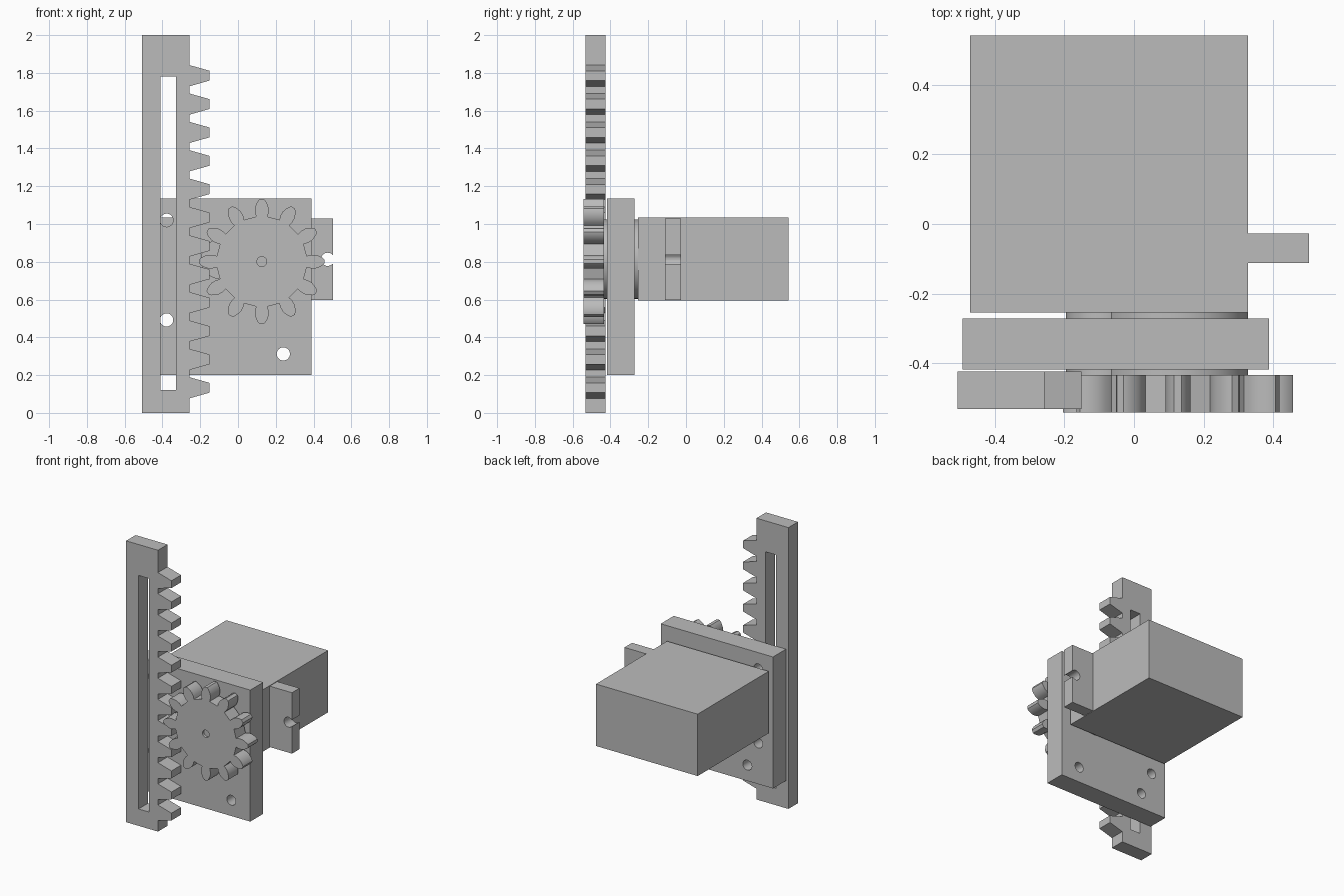
import bpy, bmesh
from math import sin, cos, pi, radians

cube = bpy.data.objects.get("Cube")
if cube:
    bpy.data.objects.remove(cube, do_unlink=True)

grey = bpy.data.materials.new("plain grey")
grey.use_nodes = True
COLOUR = (0.5, 0.5, 0.5, 1)
grey.diffuse_color = COLOUR
grey.node_tree.nodes["Principled BSDF"].inputs["Base Color"].default_value = COLOUR


def prism(name, outline, y0, y1):
    """Extrude an x-z outline from y0 to y1."""
    bm = bmesh.new()
    face = bm.faces.new([bm.verts.new((x, y0, z)) for x, z in outline])
    ext = bmesh.ops.extrude_face_region(bm, geom=[face])
    moved = [v for v in ext["geom"] if isinstance(v, bmesh.types.BMVert)]
    bmesh.ops.translate(bm, vec=(0, y1 - y0, 0), verts=moved)
    bmesh.ops.recalc_face_normals(bm, faces=bm.faces)
    mesh = bpy.data.meshes.new(name)
    bm.to_mesh(mesh)
    bm.free()
    mesh.materials.append(grey)
    obj = bpy.data.objects.new(name, mesh)
    bpy.context.collection.objects.link(obj)
    return obj


def rect(x0, x1, z0, z1):
    return [(x0, z0), (x1, z0), (x1, z1), (x0, z1)]


def circle(x, z, r, n=32):
    return [(x + r * cos(2 * pi * i / n), z + r * sin(2 * pi * i / n)) for i in range(n)]


def cut(obj, outline):
    """Cut an outline right through a part along y."""
    cutter = prism("cutter", outline, -1, 1)
    cutter.hide_render = True
    mod = obj.modifiers.new("cut", 'BOOLEAN')
    mod.operation, mod.solver, mod.object = 'DIFFERENCE', 'EXACT', cutter
    bpy.context.view_layer.objects.active = obj
    bpy.ops.object.modifier_apply(modifier=mod.name)
    bpy.data.objects.remove(cutter, do_unlink=True)


def smooth(obj):
    bpy.ops.object.select_all(action='DESELECT')
    obj.select_set(True)
    bpy.context.view_layer.objects.active = obj
    bpy.ops.object.shade_smooth_by_angle(angle=radians(25))


# Motor housing with one notched mounting ear
prism("motor_housing", rect(-0.472, 0.328, 0.594, 1.034), -0.255, 0.543)
ear = prism("mounting_ear", rect(0.328, 0.503, 0.597, 1.03), -0.112, -0.027)
cut(ear, circle(0.475, 0.813, 0.035))
cut(ear, rect(0.475, 0.6, 0.789, 0.837))

# Round bosses reaching from the housing through the plate to the gear
smooth(prism("large_boss", circle(0.118, 0.814, 0.21, 64), -0.434, -0.255))
smooth(prism("small_boss", circle(-0.09, 0.814, 0.106, 48), -0.434, -0.255))

# Mounting plate with screw holes
plate = prism("mounting_plate", rect(-0.494, 0.389, 0.2, 1.135), -0.418, -0.272)
for x, z in ((-0.378, 1.02), (-0.378, 0.492), (-0.292, 0.312), (0.24, 0.312)):
    cut(plate, circle(x, z, 0.035))
smooth(plate)

# Pinion gear: each tooth is a mirrored flank of (radius, half width)
GX, GZ, TEETH = 0.126, 0.801, 12
flank = [(0.238, 0.030), (0.26, 0.036), (0.285, 0.036), (0.305, 0.029),
         (0.322, 0.020), (0.331, 0.011)]
tooth = [(r, w) for r, w in flank] + [(r, -w) for r, w in reversed(flank)]
outline = []
for i in range(TEETH):
    a = pi / 2 - 2 * pi * i / TEETH
    for r, w in tooth:
        outline.append((GX + r * cos(a) - w * sin(a), GZ + r * sin(a) + w * cos(a)))
gear = prism("pinion_gear", outline, -0.542, -0.435)
cut(gear, circle(GX, GZ, 0.026))
smooth(gear)
prism("motor_shaft", circle(GX, GZ, 0.026), -0.525, -0.43)

# Toothed rack with a long guide slot
ROOT, TIP, PITCH = -0.257, -0.151, 0.1502
outline = [(-0.508, 2), (-0.508, 0), (ROOT, 0)]
for i in range(12):
    z = 0.133 + i * PITCH
    outline += [(ROOT, z - 0.056), (TIP, z - 0.026), (TIP, z + 0.026), (ROOT, z + 0.056)]
outline.append((ROOT, 2))
rack = prism("toothed_rack", outline, -0.532, -0.425)
cut(rack, rect(-0.41, -0.328, 0.12, 1.78))
